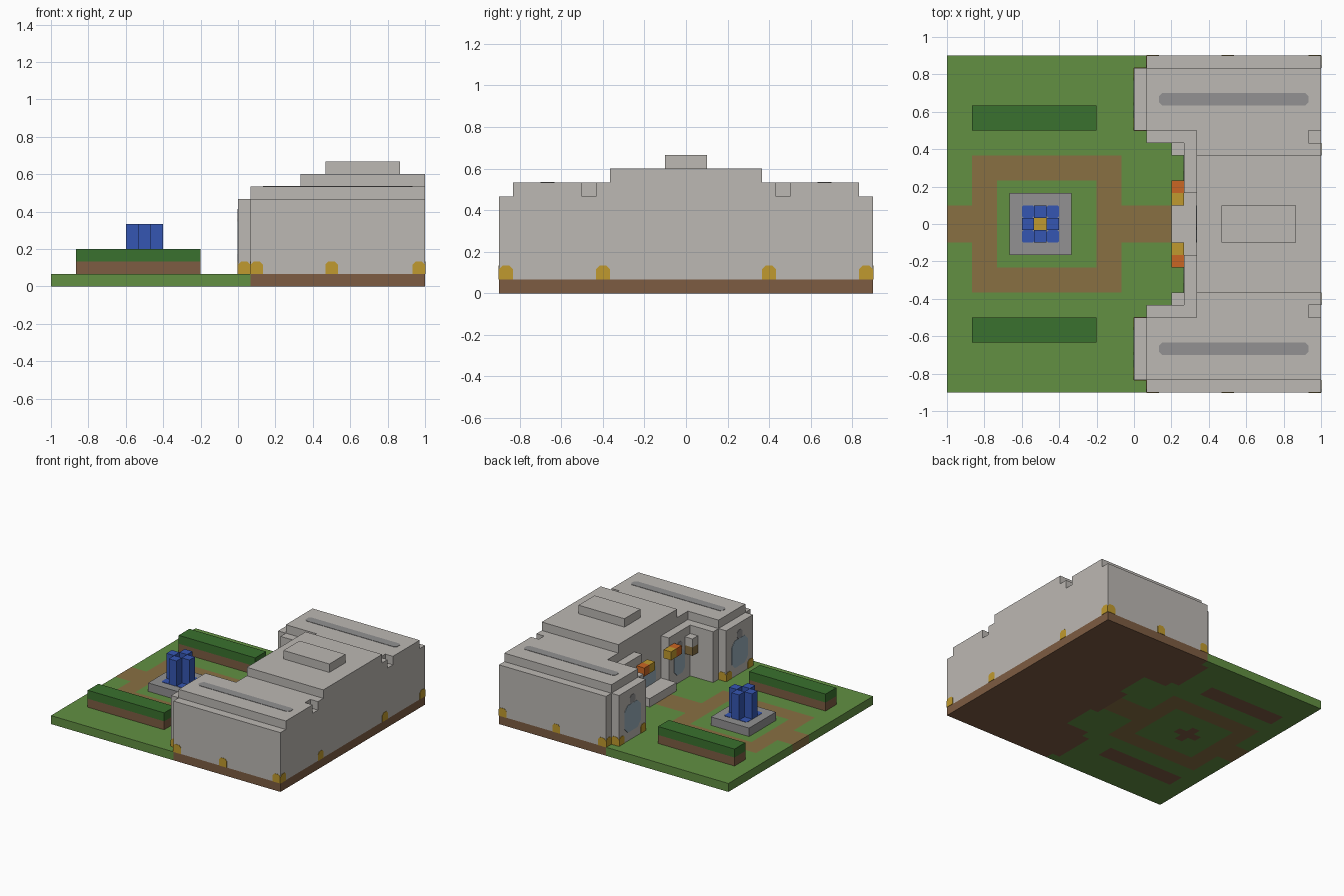
import bpy, bmesh
from mathutils import Vector

cube = bpy.data.objects.get("Cube")
if cube:
    bpy.data.objects.remove(cube, do_unlink=True)

U = 1 / 15  # size of one block; all sizes below are in blocks


def material(name, r, g, b):
    def lin(c):
        c /= 255
        return c / 12.92 if c <= 0.04045 else ((c + 0.055) / 1.055) ** 2.4
    m = bpy.data.materials.new(name)
    m.use_nodes = True
    col = (lin(r), lin(g), lin(b), 1)
    m.diffuse_color = col
    node = next(n for n in m.node_tree.nodes if n.type == 'BSDF_PRINCIPLED')
    node.inputs["Base Color"].default_value = col
    return m


STONE = material("pale_stone", 188, 184, 179)
GREY = material("mid_grey", 146, 145, 146)
DIRT = material("dirt_brown", 125, 92, 66)
PATH = material("path_tan", 136, 112, 66)
GRASS = material("grass_green", 98, 144, 66)
HEDGE = material("hedge_green", 58, 113, 46)
BLUE = material("deep_blue", 53, 86, 178)
GOLD = material("gold", 192, 154, 46)
ORANGE = material("orange", 202, 102, 36)
GLASS = material("pale_glass", 152, 174, 186)


def finish(bm, name, mats):
    bmesh.ops.recalc_face_normals(bm, faces=bm.faces)
    bmesh.ops.scale(bm, vec=(U, U, U), verts=bm.verts)
    mesh = bpy.data.meshes.new(name)
    bm.to_mesh(mesh)
    bm.free()
    for m in mats:
        mesh.materials.append(m)
    ob = bpy.data.objects.new(name, mesh)
    bpy.context.collection.objects.link(ob)
    return ob


def prism(name, outline, low, high, mat, axis='z'):
    """Extrude a flat outline along one axis."""
    place = {'x': lambda a, b: (low, a, b),
             'y': lambda a, b: (a, low, b),
             'z': lambda a, b: (a, b, low)}[axis]
    bm = bmesh.new()
    face = bm.faces.new([bm.verts.new(place(a, b)) for a, b in outline])
    ext = bmesh.ops.extrude_face_region(bm, geom=[face])
    step = Vector([high - low if axis == k else 0 for k in 'xyz'])
    for v in ext['geom']:
        if isinstance(v, bmesh.types.BMVert):
            v.co += step
    return finish(bm, name, [mat])


def box(name, x0, x1, y0, y1, z0, z1, mat):
    return prism(name, [(x0, y0), (x1, y0), (x1, y1), (x0, y1)], z0, z1, mat)


def plate(name, axis, level, a0, a1, b0, b1, mat, cut=0.25, square_base=False):
    """Thin painted panel with clipped corners."""
    base = [(a0, b0), (a1, b0)] if square_base else \
        [(a0, b0 + cut), (a0 + cut, b0), (a1 - cut, b0), (a1, b0 + cut)]
    top = [(a1, b1 - cut), (a1 - cut, b1), (a0 + cut, b1), (a0, b1 - cut)]
    return prism(name, base + top, level - 0.04, level + 0.04, mat, axis)


def mirrored(half):
    return half + [(x, -y) for x, y in reversed(half)]


# Ground slab, coloured cell by cell
GROUND = [GRASS, PATH, DIRT]


def ground_colour(x, y):
    y = abs(y)
    wing = x > 0 and 7.5 < y < 12.5
    hall = x > 1 and y > 6.5 or x > 4
    porch = x > 3 and y < 2.5
    hedge = -13 < x < -3 and 7.5 < y < 9.5
    cross = (abs(x + 7.5) < 1.5 and y < 0.5) or (abs(x + 7.5) < 0.5 and y < 1.5)
    if wing or hall or porch or hedge or cross:
        return 2
    ring = -13 < x < -1 and y < 5.5 and not (-11 < x < -3 and y < 3.5)
    lane = y < 1.5 and (x < -13 or -1 < x < 3)
    return 1 if ring or lane else 0


bm = bmesh.new()
grid = {(i, j): bm.verts.new((i - 15, j - 13.5, 0)) for i in range(31) for j in range(28)}
for i in range(30):
    for j in range(27):
        bm.faces.new([grid[i, j], grid[i + 1, j], grid[i + 1, j + 1], grid[i, j + 1]])
ext = bmesh.ops.extrude_face_region(bm, geom=bm.faces[:])
for v in ext['geom']:
    if isinstance(v, bmesh.types.BMVert):
        v.co.z = 1
for f in bm.faces:
    c = f.calc_center_median()
    c.x = min(max(c.x, -14.5), 14.5)
    c.y = min(max(c.y, -13), 13)
    f.material_index = ground_colour(c.x, c.y)
finish(bm, "ground", GROUND)

# Building in stacked tiers
prism("building_walls", mirrored([
    (15, 13.5), (1, 13.5), (1, 12.5), (0, 12.5), (0, 7.5), (1, 7.5),
    (1, 6.5), (4, 6.5), (4, 2.5), (5, 2.5)]), 1, 7, STONE)
prism("building_upper_tier", mirrored([
    (15, 6.5), (14, 6.5), (14, 7.5), (15, 7.5), (15, 12.5), (1, 12.5),
    (1, 7.5), (5, 7.5)]), 7, 8, STONE)
box("central_roof", 5, 15, -5.5, 5.5, 8, 9, STONE)
box("roof_cap", 7, 13, -1.5, 1.5, 9, 10, STONE)
box("porch_step", 3, 5, -2.5, 2.5, 1, 2, STONE)
plate("door_glass", 'x', 5, -1.5, 1.5, 2, 4, GLASS)
plate("door_lintel", 'x', 5, -0.5, 0.5, 4, 5, GREY)

for side, s in (("left", 1), ("right", -1)):
    def span(a, b):
        return sorted((s * a, s * b))

    # Roof stripes and windows
    plate(f"roof_stripe_{side}", 'z', 8, 2, 14, *span(9.5, 10.5), GREY)
    plate(f"wing_window_{side}", 'x', 0, *span(8.5, 11.5), 2, 5.2, GLASS, 0.6)
    plate(f"wing_window_top_{side}", 'x', 0, *span(9.5, 10.5), 5.2, 6.2, GREY)
    plate(f"hall_window_{side}", 'x', 4, *span(3.5, 5.5), 2, 4.8, GLASS, 0.5)
    plate(f"hall_window_top_{side}", 'x', 4, *span(4, 5), 4.8, 5.8, GREY)

    # Gold marks along the wall foot
    marks = [('y', 13.5 * s, 1, 2), ('y', 13.5 * s, 7, 8), ('y', 13.5 * s, 14, 15),
             ('y', 12.5 * s, 0, 1), ('y', 7.5 * s, 0, 1),
             ('x', 0, *span(11.5, 12.5)), ('x', 0, *span(7.5, 8.5)),
             ('x', 1, *span(12.5, 13.5)),
             ('x', 15, *span(12.5, 13.5)), ('x', 15, *span(5.5, 6.5))]
    for n, (axis, level, a, b) in enumerate(marks):
        plate(f"gold_mark_{side}_{n}", axis, level, a, b, 1, 2, GOLD, square_base=True)

    # Lamps and brackets beside the entrance
    box(f"lamp_gold_{side}", 3, 4, *span(1.5, 2.5), 5, 6, GOLD)
    box(f"lamp_orange_{side}", 3, 4, *span(2.5, 3.5), 5, 6, ORANGE)
    box(f"bracket_{side}", 3, 4, *span(5.5, 6.5), 5, 6, STONE)
    box(f"bracket_base_{side}", 3, 4, *span(5.5, 6.5), 4, 5, PATH)

    # Hedges
    box(f"hedge_planter_{side}", -13, -3, *span(7.5, 9.5), 1, 2, DIRT)
    box(f"hedge_{side}", -13, -3, *span(7.5, 9.5), 2, 3, HEDGE)

# Monument on its plinth
box("plinth", -10, -5, -2.5, 2.5, 1, 2, GREY)
box("monument_core", -8, -7, -0.5, 0.5, 2, 4, GOLD)
for n, (dx, dy) in enumerate([(1, 0), (-1, 0), (0, 1), (0, -1)]):
    cx = -7.5 + dx
    box(f"monument_arm_{n}", cx - 0.5, cx + 0.5, dy - 0.5, dy + 0.5, 2, 5, BLUE)
for n, (dx, dy) in enumerate([(1, 1), (-1, 1), (1, -1), (-1, -1)]):
    cx = -7.5 + dx
    plate(f"plinth_corner_{n}", 'z', 2, cx - 0.5, cx + 0.5, dy - 0.5, dy + 0.5, BLUE, 0.15)
